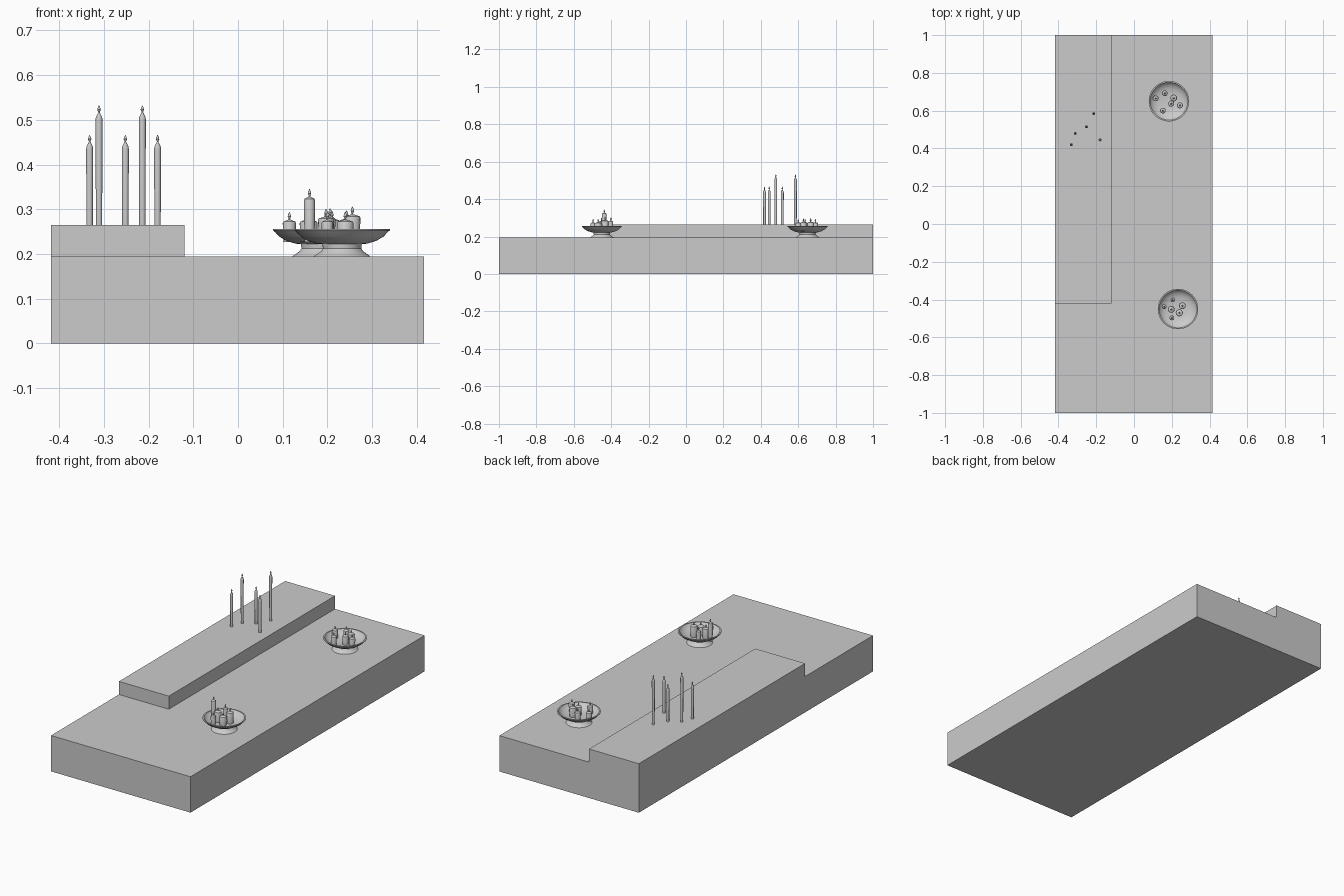
import bpy, bmesh, math

if "Cube" in bpy.data.objects:
    bpy.data.objects.remove(bpy.data.objects["Cube"])

grey = bpy.data.materials.new("plain_grey")
grey.diffuse_color = (0.6, 0.6, 0.6, 1)
grey.use_nodes = True
grey.node_tree.nodes["Principled BSDF"].inputs["Base Color"].default_value = grey.diffuse_color


def finish(name, bm, smooth):
    mesh = bpy.data.meshes.new(name)
    bmesh.ops.remove_doubles(bm, verts=bm.verts, dist=1e-5)
    bmesh.ops.recalc_face_normals(bm, faces=bm.faces)
    bm.to_mesh(mesh)
    bm.free()
    mesh.materials.append(grey)
    obj = bpy.data.objects.new(name, mesh)
    bpy.context.collection.objects.link(obj)
    if smooth:
        bpy.ops.object.select_all(action='DESELECT')
        obj.select_set(True)
        bpy.context.view_layer.objects.active = obj
        bpy.ops.object.shade_smooth_by_angle(angle=math.radians(35))
    return obj


def box(name, x0, x1, y0, y1, z0, z1):
    bm = bmesh.new()
    bmesh.ops.create_cube(bm, size=1)
    for v in bm.verts:
        v.co = (x1 if v.co.x > 0 else x0,
                y1 if v.co.y > 0 else y0,
                z1 if v.co.z > 0 else z0)
    return finish(name, bm, False)


def lathe(name, x, y, profile, sides):
    """Revolve (radius, height) points around a vertical axis."""
    bm = bmesh.new()
    verts = [bm.verts.new((r, 0, z)) for r, z in profile]
    edges = [bm.edges.new(p) for p in zip(verts, verts[1:])]
    bmesh.ops.spin(bm, geom=verts + edges, cent=(0, 0, 0), axis=(0, 0, 1),
                   angle=math.tau, steps=sides, use_merge=True)
    obj = finish(name, bm, True)
    obj.location = (x, y, 0)
    return obj


def candle(name, x, y, r, base, top, shoulder, flame):
    body = [(0, base), (r * 0.9, base), (r, top - shoulder),
            (r * 0.9, top - shoulder * 0.6), (0.002, top)]
    wick = [(0.0015, top + flame * 0.1), (0.004, top + flame * 0.4),
            (0.0025, top + flame * 0.7), (0, top + flame)]
    return lathe(name, x, y, body + wick, 16)


# Stepped plinth
box("base_slab", -0.418, 0.416, -1, 1, 0, 0.194)
box("raised_step", -0.418, -0.12, -0.42, 1, 0.194, 0.265)

# Tapered candles on the step
tapers = [(-0.332, 0.42, 0.45), (-0.311, 0.48, 0.516), (-0.252, 0.515, 0.45),
          (-0.214, 0.585, 0.516), (-0.18, 0.445, 0.45)]
for i, (x, y, top) in enumerate(tapers):
    candle(f"taper_candle_{i}", x, y, 0.0078, 0.265, top, 0.016, 0.017)

# Footed bowls: foot, stem, curved outside, rim, curved inside
bowl = [(0, 0.194), (0.064, 0.194), (0.060, 0.197), (0.047, 0.206),
        (0.043, 0.212), (0.044, 0.222), (0.056, 0.223), (0.076, 0.229),
        (0.093, 0.239), (0.102, 0.249), (0.107, 0.253), (0.107, 0.256),
        (0.100, 0.256), (0.095, 0.248), (0.083, 0.238), (0.066, 0.231),
        (0.045, 0.227), (0, 0.226)]
lathe("front_bowl", 0.233, -0.45, bowl, 48)
lathe("back_bowl", 0.185, 0.65, bowl, 48)

# Short candles in the bowls: x, y, radius, top
front = [(0.16, -0.437, 0.0125, 0.328), (0.206, -0.402, 0.012, 0.285),
         (0.20, -0.497, 0.013, 0.277), (0.256, -0.433, 0.018, 0.289),
         (0.197, -0.452, 0.018, 0.284), (0.24, -0.47, 0.019, 0.277)]
back = [(0.115, 0.665, 0.015, 0.277), (0.153, 0.6, 0.015, 0.277),
        (0.163, 0.692, 0.015, 0.277), (0.21, 0.667, 0.018, 0.28),
        (0.243, 0.628, 0.016, 0.28), (0.197, 0.637, 0.016, 0.277)]
for label, group in (("front", front), ("back", back)):
    for i, (x, y, r, top) in enumerate(group):
        candle(f"{label}_bowl_candle_{i}", x, y, r, 0.227, top, 0.008, 0.018)
